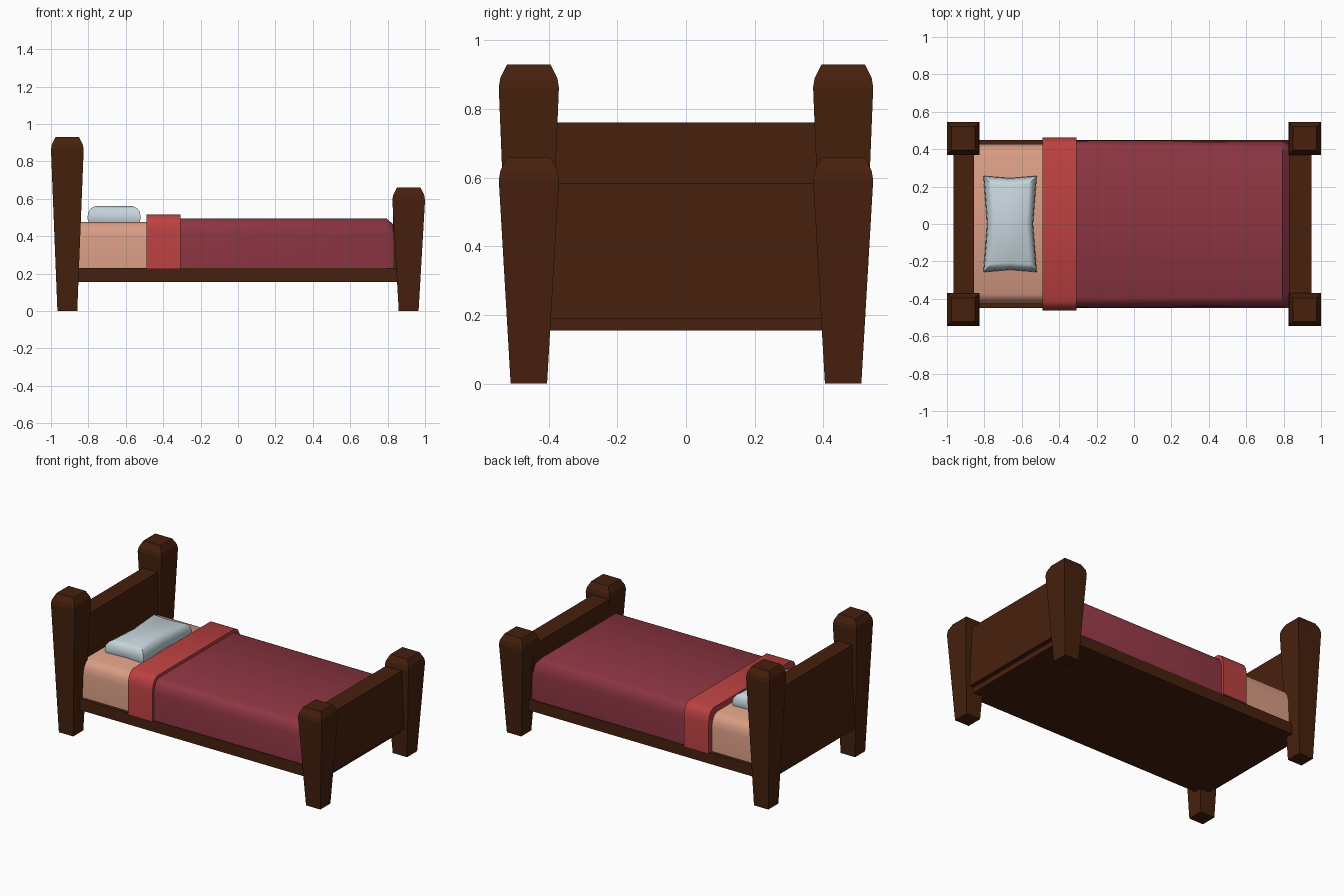
import bpy, bmesh

if "Cube" in bpy.data.objects:
    bpy.data.objects.remove(bpy.data.objects["Cube"])


def material(name, rgb):
    m = bpy.data.materials.new(name)
    m.diffuse_color = (*rgb, 1)
    m.use_nodes = True
    m.node_tree.nodes["Principled BSDF"].inputs["Base Color"].default_value = m.diffuse_color
    return m


WOOD = material("dark wood", (0.062, 0.0145, 0.0043))
SHEET = material("peach sheet", (0.70, 0.34, 0.235))
BLANKET = material("wine blanket", (0.265, 0.036, 0.055))
FOLD = material("red fold", (0.50, 0.053, 0.053))
PILLOW = material("pale blue pillow", (0.56, 0.66, 0.71))


def loft(name, rings, mat, smooth=False):
    """Skin a list of equal-length closed rings and cap both ends."""
    bm = bmesh.new()
    vs = [[bm.verts.new(p) for p in r] for r in rings]
    n = len(rings[0])
    for a, b in zip(vs, vs[1:]):
        for i in range(n):
            j = (i + 1) % n
            bm.faces.new((a[i], a[j], b[j], b[i]))
    bm.faces.new(vs[0])
    bm.faces.new(vs[-1])
    bmesh.ops.recalc_face_normals(bm, faces=bm.faces)
    me = bpy.data.meshes.new(name)
    bm.to_mesh(me)
    bm.free()
    ob = bpy.data.objects.new(name, me)
    bpy.context.collection.objects.link(ob)
    me.materials.append(mat)
    if smooth:
        bpy.ops.object.select_all(action='DESELECT')
        bpy.context.view_layer.objects.active = ob
        ob.select_set(True)
        bpy.ops.object.shade_smooth_by_angle(angle=0.7)
    return ob


def rect(x0, x1, y0, y1, z):
    return [(x0, y0, z), (x1, y0, z), (x1, y1, z), (x0, y1, z)]


def box(name, x0, x1, hy, z0, z1, mat):
    return loft(name, [rect(x0, x1, -hy, hy, z0), rect(x0, x1, -hy, hy, z1)], mat)


def arch(x, hy, top):
    """Bedding cross-section: straight sides with rounded upper corners."""
    half = [(hy, 0.225), (hy, top - 0.085), (hy - 0.007, top - 0.045),
            (hy - 0.024, top - 0.015), (hy - 0.052, top)]
    return [(x, y, z) for y, z in half] + [(x, -y, z) for y, z in reversed(half)]


# tapered posts with chamfered tops
for end, cx, h in (("head", -0.9125, 0.93), ("foot", 0.9125, 0.66)):
    for side, cy in (("front", -0.4575), ("back", 0.4575)):
        rings = [rect(cx - w, cx + w, cy - w, cy + w, z) for z, w in
                 ((0, 0.053), (h - 0.067, 0.0875), (h - 0.04, 0.083), (h, 0.063))]
        loft(f"{end}_post_{side}", rings, WOOD)

# boards and base
box("headboard", -0.965, -0.855, 0.43, 0.19, 0.76, WOOD)
box("footboard", 0.83, 0.95, 0.43, 0.19, 0.585, WOOD)
box("bed_base", -0.92, 0.92, 0.45, 0.155, 0.23, WOOD)

# bedding
loft("mattress", [arch(-0.858, 0.427, 0.475), arch(0.78, 0.427, 0.475)], SHEET, True)
loft("blanket", [arch(-0.32, 0.447, 0.495), arch(0.795, 0.443, 0.495),
                 arch(0.832, 0.43, 0.46)], BLANKET, True)
loft("blanket_fold", [arch(-0.49, 0.462, 0.515), arch(-0.308, 0.462, 0.515)], FOLD, True)


# pillow with pulled-out corners and slightly hollow sides
def pillow_ring(hx, hy, pinch, z):
    cx = -0.6625
    q = [(-1, -1), (0, -1), (1, -1), (1, 0), (1, 1), (0, 1), (-1, 1), (-1, 0)]
    return [(cx + sx * (hx - (0 if sy else pinch)),
             sy * (hy - (0 if sx else pinch * 0.6)), z) for sx, sy in q]


loft("pillow", [pillow_ring(0.132, 0.245, 0.02, 0.465),
                pillow_ring(0.143, 0.257, 0.02, 0.495),
                pillow_ring(0.138, 0.25, 0.02, 0.53),
                pillow_ring(0.122, 0.235, 0.018, 0.55),
                pillow_ring(0.1, 0.214, 0.013, 0.56)], PILLOW, True)
